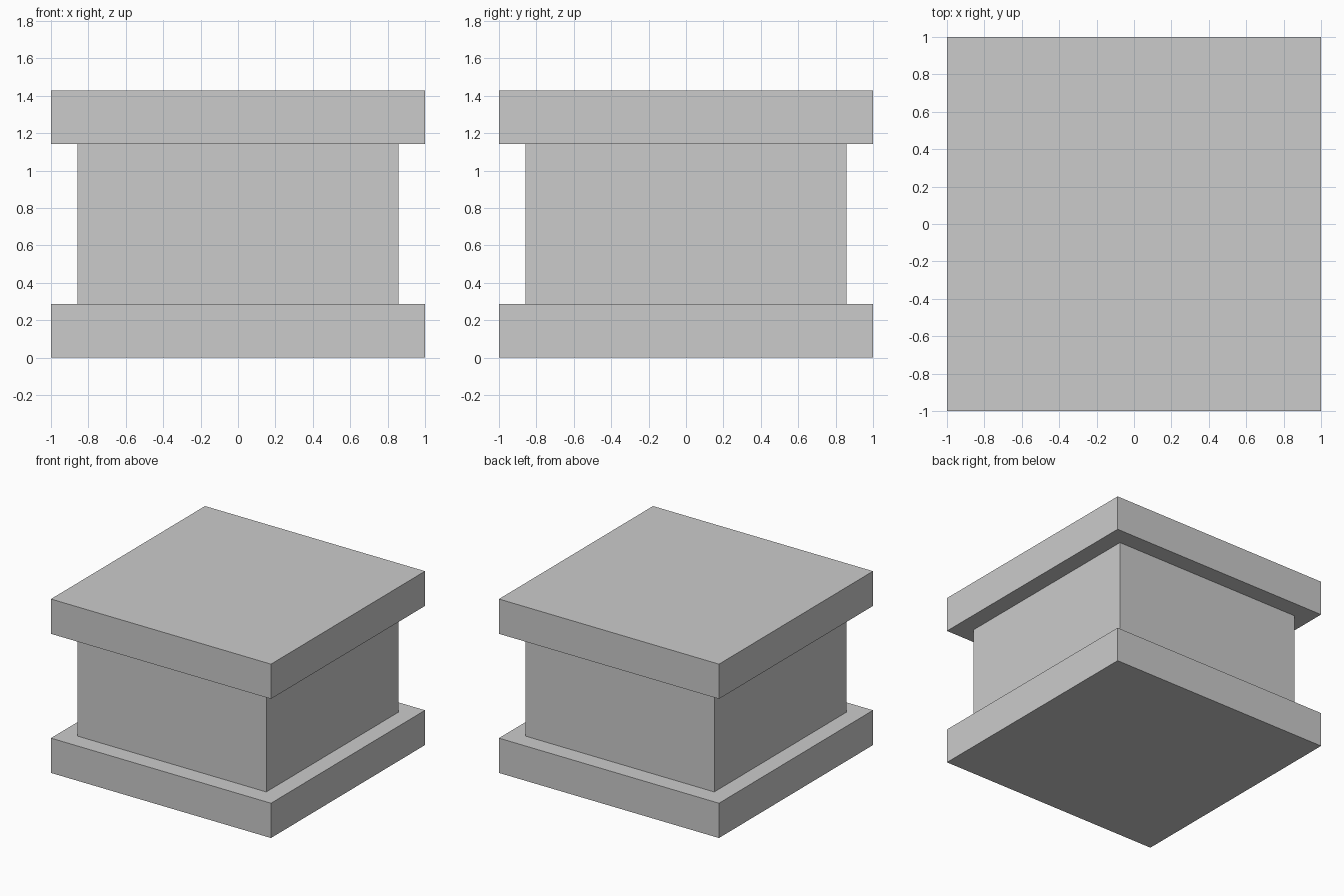
import bpy

if "Cube" in bpy.data.objects:
    bpy.data.objects.remove(bpy.data.objects["Cube"])

UNIT = 2 / 7  # slab thickness; the whole model is 7 x 7 x 5 of these


def block(name, width, z_bottom, z_top):
    """Square block centred on the z axis."""
    bpy.ops.mesh.primitive_cube_add(size=1, location=(0, 0, (z_bottom + z_top) / 2))
    obj = bpy.context.object
    obj.name = name
    obj.scale = (width, width, z_top - z_bottom)
    bpy.ops.object.transform_apply(location=False, rotation=False, scale=True)
    return obj


# Wide slabs below and above a narrower body
block("base_slab", 7 * UNIT, 0, UNIT)
block("body", 6 * UNIT, UNIT, 4 * UNIT)
block("top_slab", 7 * UNIT, 4 * UNIT, 5 * UNIT)
